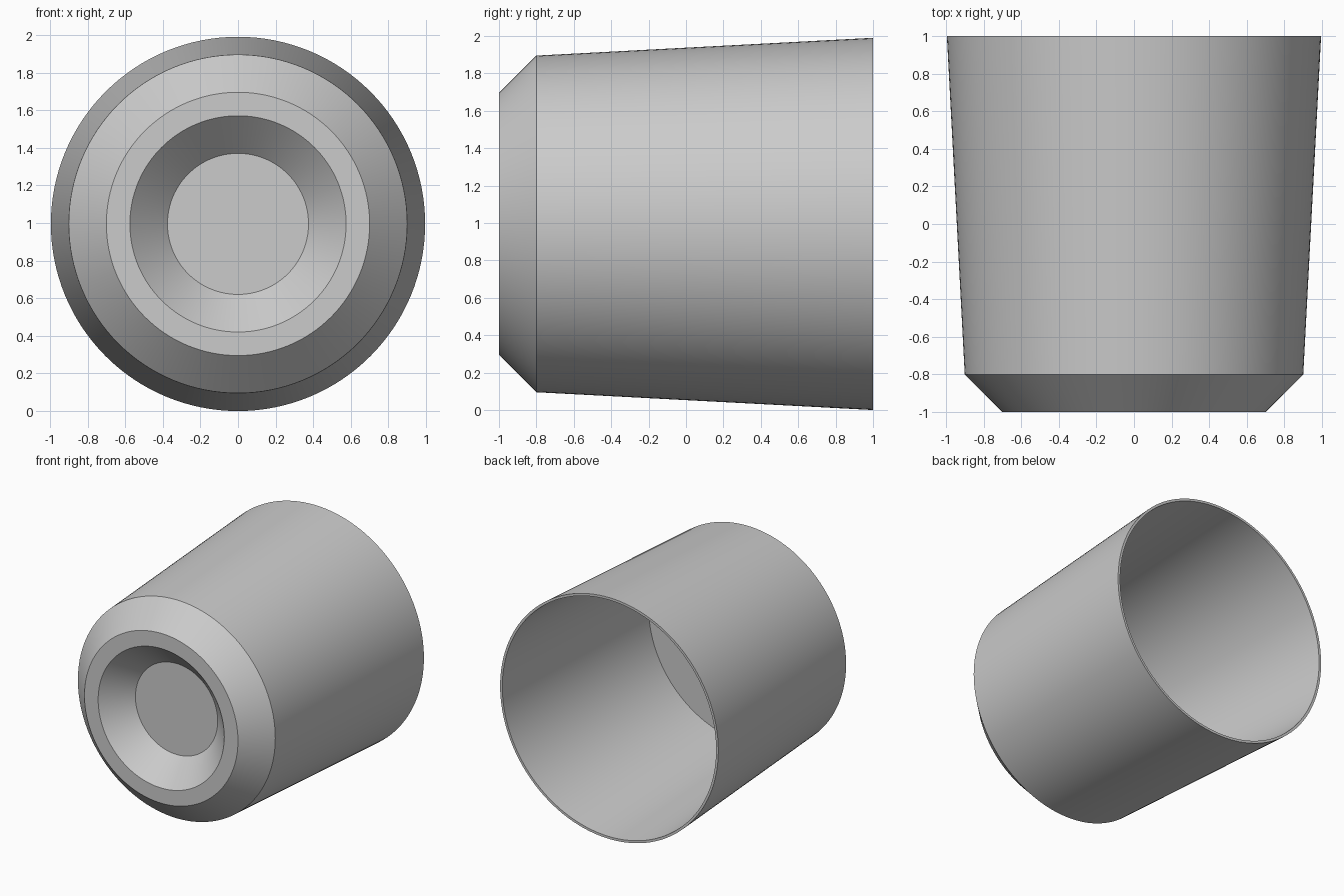
import bpy, bmesh, math
from mathutils import Matrix, Vector

cube = bpy.data.objects.get("Cube")
if cube:
    bpy.data.objects.remove(cube, do_unlink=True)

SEGMENTS = 128
RIM = 0.995  # radius of the open end, also the height of the axis

grey = bpy.data.materials.new("light_grey")
grey.use_nodes = True
grey.diffuse_color = (0.6, 0.6, 0.6, 1)
grey.node_tree.nodes["Principled BSDF"].inputs["Base Color"].default_value = (0.6, 0.6, 0.6, 1)

# Half section of the cup as (radius, y): recess, chamfer, outer wall, rim, inner wall, floor
profile = [(0, -0.8), (0.375, -0.8), (0.575, -1), (0.7, -1), (0.9, -0.8),
           (RIM, 1), (0.975, 1), (0.88, -0.77), (0, -0.77)]


def lathe(name, points, material):
    """Revolve a half section around the y axis."""
    bm = bmesh.new()
    verts = [bm.verts.new((r, y, 0)) for r, y in points]
    edges = [bm.edges.new(pair) for pair in zip(verts, verts[1:])]
    bmesh.ops.spin(bm, geom=verts + edges, cent=(0, 0, 0), axis=(0, 1, 0),
                   angle=math.tau, steps=SEGMENTS, use_merge=True)
    bmesh.ops.remove_doubles(bm, verts=bm.verts, dist=1e-4)
    bmesh.ops.recalc_face_normals(bm, faces=bm.faces)
    bmesh.ops.transform(bm, matrix=Matrix.Translation(Vector((0, 0, RIM))), verts=bm.verts)
    mesh = bpy.data.meshes.new(name)
    bm.to_mesh(mesh)
    bm.free()
    mesh.materials.append(material)
    obj = bpy.data.objects.new(name, mesh)
    bpy.context.collection.objects.link(obj)
    return obj


cup = lathe("cup_body", profile, grey)

# Smooth walls with crisp rims
bpy.ops.object.select_all(action='DESELECT')
cup.select_set(True)
bpy.context.view_layer.objects.active = cup
bpy.ops.object.shade_smooth_by_angle(angle=math.radians(30))
